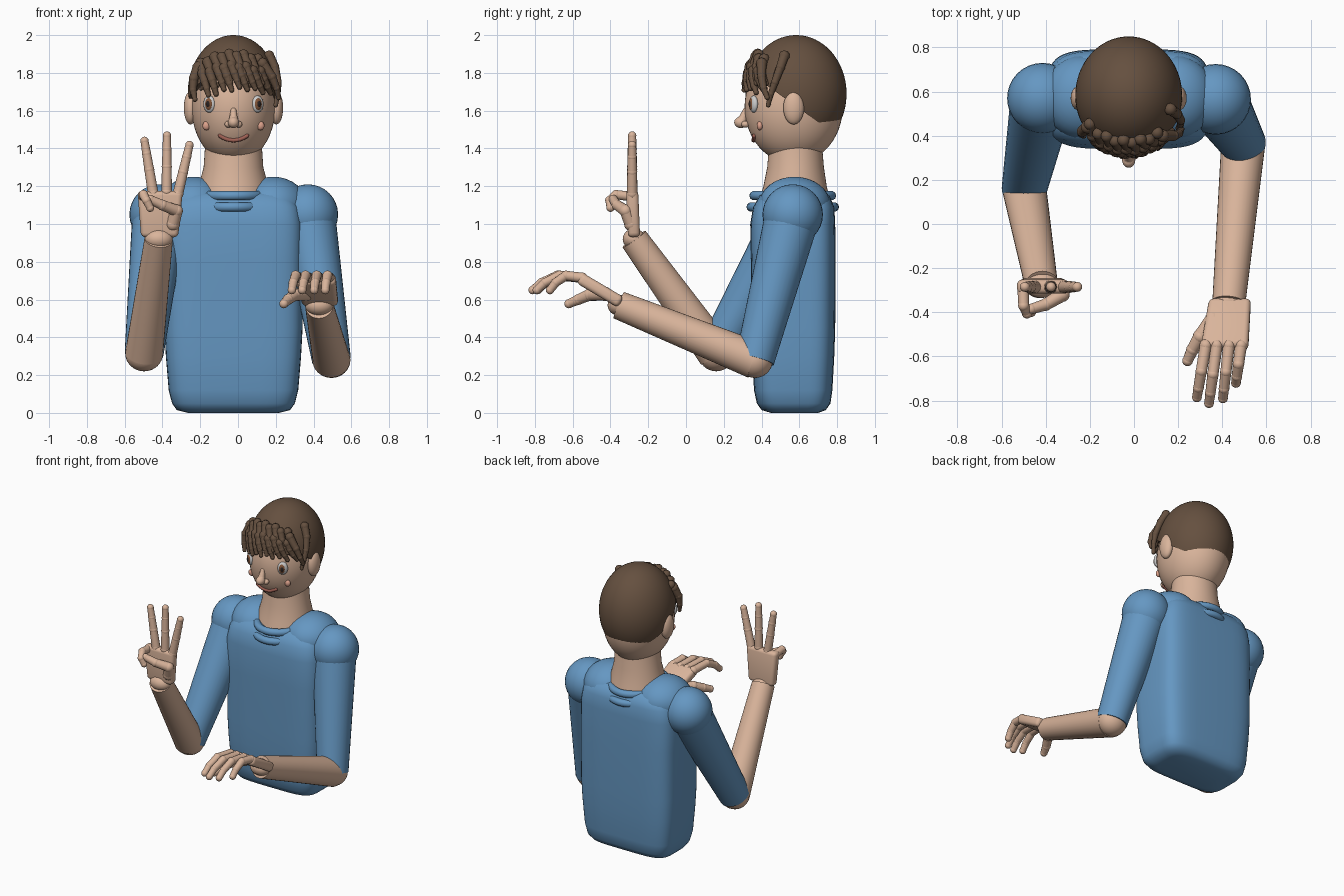
import bpy, bmesh, math
from mathutils import Vector, Matrix

if "Cube" in bpy.data.objects:
    bpy.data.objects.remove(bpy.data.objects["Cube"])

CX = -0.024  # body centre line


def material(name, rgb):
    m = bpy.data.materials.new(name)
    m.diffuse_color = (*rgb, 1)
    m.use_nodes = True
    m.node_tree.nodes["Principled BSDF"].inputs["Base Color"].default_value = m.diffuse_color
    return m


SKIN = material("skin", (0.70, 0.46, 0.33))
SHIRT = material("shirt", (0.13, 0.31, 0.54))
HAIR = material("hair", (0.13, 0.08, 0.05))
WHITE = material("eye_white", (0.85, 0.85, 0.85))
BROWN = material("iris_brown", (0.22, 0.09, 0.04))
DARK = material("dark", (0.02, 0.015, 0.015))
LIP = material("lip", (0.35, 0.12, 0.09))
CHEEK = material("cheek", (0.72, 0.36, 0.26))


def finish(name, bm, mat, smooth=50):
    me = bpy.data.meshes.new(name)
    bmesh.ops.recalc_face_normals(bm, faces=bm.faces)
    bm.to_mesh(me)
    bm.free()
    ob = bpy.data.objects.new(name, me)
    bpy.context.collection.objects.link(ob)
    me.materials.append(mat)
    bpy.ops.object.select_all(action='DESELECT')
    ob.select_set(True)
    bpy.context.view_layer.objects.active = ob
    bpy.ops.object.shade_smooth_by_angle(angle=math.radians(smooth))
    return ob


def ball(name, c, r, mat, seg=32, rot=None):
    bm = bmesh.new()
    m = Matrix.Translation(c) @ (rot or Matrix()) @ Matrix.Diagonal((*r, 1))
    bmesh.ops.create_uvsphere(bm, u_segments=seg, v_segments=seg // 2, radius=1, matrix=m)
    return finish(name, bm, mat)


def cone(bm, a, b, ra, rb, seg):
    a, b = Vector(a), Vector(b)
    q = (b - a).to_track_quat('Z', 'Y').to_matrix().to_4x4()
    bmesh.ops.create_cone(bm, cap_ends=True, segments=seg, radius1=ra, radius2=rb,
                          depth=(b - a).length, matrix=Matrix.Translation((a + b) / 2) @ q)


def chain(name, pts, r0, r1, mat, seg=16, bead=1.06):
    """Tapered segments with a ball at every joint."""
    bm = bmesh.new()
    n = len(pts) - 1
    rad = [r0 + (r1 - r0) * i / n for i in range(n + 1)]
    for i in range(n):
        cone(bm, pts[i], pts[i + 1], rad[i], rad[i + 1], seg)
    for p, r in zip(pts, rad):
        bmesh.ops.create_uvsphere(bm, u_segments=seg, v_segments=seg // 2, radius=r * bead,
                                  matrix=Matrix.Translation(p))
    return finish(name, bm, mat)


def loft(name, rings, mat, power=2.0, seg=48):
    """Stack of superellipse rings: z, half width, y front, y back."""
    bm = bmesh.new()
    rows = []
    for z, hx, y0, y1 in rings:
        row = []
        for k in range(seg):
            t = 2 * math.pi * k / seg
            c, s = math.cos(t), math.sin(t)
            px = math.copysign(abs(c) ** (2 / power), c)
            py = math.copysign(abs(s) ** (2 / power), s)
            row.append(bm.verts.new((CX + hx * px, (y0 + y1) / 2 + (y1 - y0) / 2 * py, z)))
        rows.append(row)
    for a, b in zip(rows, rows[1:]):
        for k in range(seg):
            j = (k + 1) % seg
            bm.faces.new((a[k], a[j], b[j], b[k]))
    bm.faces.new(rows[0])
    bm.faces.new(rows[-1])
    return finish(name, bm, mat)


# torso and collar
loft("torso", [(0, .24, .45, .70), (.015, .30, .40, .74), (.05, .325, .375, .765),
               (.12, .343, .36, .775), (.3, .358, .35, .785), (.45, .366, .345, .79),
               (.8, .366, .343, .792), (1.0, .366, .34, .79), (1.09, .35, .355, .785),
               (1.15, .31, .39, .76), (1.18, .2, .45, .70)], SHIRT, 4.5)
for z, rx, ry in ((1.15, .165, .205), (1.09, .17, .22)):
    bm = bmesh.new()
    loop = [[bm.verts.new((CX + (rx + .025 * math.cos(v)) * math.cos(u),
                           .565 + (ry + .025 * math.cos(v)) * math.sin(u), z + .025 * math.sin(v)))
             for v in [math.tau * j / 10 for j in range(10)]]
            for u in [math.tau * i / 48 for i in range(48)]]
    for i in range(48):
        for j in range(10):
            a, b = loop[i], loop[(i + 1) % 48]
            bm.faces.new((a[j], b[j], b[(j + 1) % 10], a[(j + 1) % 10]))
    finish("collar_ring", bm, SHIRT)

# neck, head, ears
loft("neck", [(1.06, .20, .37, .78), (1.2, .185, .41, .745), (1.3, .158, .43, .73),
              (1.42, .15, .44, .72)], SKIN)
HC, HR = Vector((CX, .57, 1.62)), Vector((.222, .26, .30))
ball("head", HC, HR, SKIN, 48)
for s in (-1, 1):
    ball("shoulder_slope", (CX + s * .21, .575, 1.10), (.18, .19, .15), SHIRT)
    ball("ear", (CX + s * .227, .57, 1.615), (.036, .055, .088), SKIN)


def on(c, r, x, z, out=0.0):
    """Point on the front of an ellipsoid at x, z."""
    d = max(0.0, 1 - ((x - c.x) / r.x) ** 2 - ((z - c.z) / r.z) ** 2)
    return Vector((x, c.y - r.y * math.sqrt(d) - out, z))


def face(x, z, out=0.0):
    return on(HC, HR, CX + x, z, out)


# face
for s in (-1, 1):
    e = face(s * .128, 1.635)
    turn = Matrix.Rotation(s * math.radians(28), 4, 'Z')
    fwd = turn @ Vector((0, -1, 0))
    ball("eye", e, (.034, .02, .045), WHITE, 24, turn)
    ball("iris", e + fwd * .012 - Vector((s * .003, 0, 0)), (.022, .013, .033), BROWN, 20, turn)
    ball("pupil", e + fwd * .02 - Vector((s * .003, 0, 0)), (.012, .008, .018), DARK, 16, turn)
    ball("cheek_spot", face(s * .143, 1.52), (.021, .016, .024), CHEEK, 16)
    ball("nostril", face(s * .027, 1.528, .01), (.02, .022, .018), SKIN, 16)
    chain("eyebrow", [face(s * x, z, .004) for x, z in ((.085, 1.735), (.13, 1.738), (.172, 1.715))],
          .013, .009, HAIR, 10)
chain("nose_bridge", [face(0, 1.60, -.005), face(0, 1.55, .02)], .015, .024, SKIN)
ball("nose_tip", face(0, 1.538, .03), (.03, .035, .03), SKIN, 20)
chain("mouth", [face(.072 * t / 4, 1.443 + .024 * (t / 4) ** 2, .002) for t in range(-4, 5)],
      .011, .011, LIP, 10)

# hair cap, trimmed by a sloping plane
KC, KR = Vector((CX, .583, 1.69)), Vector((.242, .267, .31))
bm = bmesh.new()
bmesh.ops.create_uvsphere(bm, u_segments=64, v_segments=40, radius=1,
                          matrix=Matrix.Translation(KC) @ Matrix.Diagonal((*KR, 1)))
cut = bmesh.ops.bisect_plane(bm, geom=bm.verts[:] + bm.edges[:] + bm.faces[:], plane_co=(0, .58, 1.625),
                             plane_no=(0, -.58, -.81), clear_outer=True)
bmesh.ops.holes_fill(bm, edges=[g for g in cut['geom_cut'] if isinstance(g, bmesh.types.BMEdge)])
finish("hair_cap", bm, HAIR)

# fringe: two rows of beaded strands swept over the forehead
for row, (top, drop, lean) in enumerate(((1.90, .13, .035), (1.84, .115, .03))):
    for i in range(9):
        x = -.175 + .038 * i + .012 * row
        z0 = top - 1.6 * (x * x) - .012 * (i % 2)
        pts = [on(KC, KR, CX + x + lean * t * (1 + i / 9), z0 - drop * t, .008) for t in (0, .35, .7, 1)]
        chain("fringe_strand", pts, .027, .013, HAIR, 10, 1.1)

# longer locks at the temples
chain("left_temple_lock", [(-.21, .44, 1.83), (-.235, .42, 1.77), (-.238, .41, 1.71), (-.228, .40, 1.66)],
      .03, .013, HAIR, 10, 1.1)
chain("right_temple_lock", [(.165, .52, 1.89), (.195, .50, 1.83), (.212, .47, 1.75), (.21, .45, 1.69), (.20, .435, 1.63)],
      .027, .012, HAIR, 10, 1.1)
chain("right_front_lock", [(.13, .40, 1.85), (.18, .40, 1.78), (.205, .41, 1.72), (.215, .43, 1.67)],
      .028, .013, HAIR, 10, 1.1)


# arms
def arm(side, shoulder, elbow, wrist):
    ball(side + "_shoulder", shoulder, (.16, .16, .16), SHIRT)
    bm = bmesh.new()
    cone(bm, shoulder, elbow, .145, .103, 32)
    finish(side + "_upper_arm", bm, SHIRT)
    bm = bmesh.new()
    cone(bm, elbow, wrist, .1, .075, 32)
    finish(side + "_forearm", bm, SKIN)
    ball(side + "_elbow", elbow, (.1, .095, .095), SKIN)
    ball(side + "_wrist", wrist, (.075, .06, .055), SKIN)


def palm(name, wrist, knuckle, w0, w1, thick):
    a, b = Vector(wrist), Vector(knuckle)
    across = Vector((1, 0, 0))
    n = (b - a).cross(across).normalized()
    bm = bmesh.new()
    bmesh.ops.create_cube(bm, size=2)
    for v in bm.verts:
        end, w = (b, w1) if v.co.z > 0 else (a, w0)
        v.co = end + across * w * v.co.x + n * thick * v.co.y
    bmesh.ops.bevel(bm, geom=bm.edges[:], offset=.024, segments=4, profile=.5, affect='EDGES')
    finish(name, bm, SKIN)


arm("left", (-.415, .57, 1.05), (-.497, .16, .315), (-.42, -.275, .92))
arm("right", (.37, .565, 1.05), (.495, .365, .28), (.43, -.355, .57))

# raised hand: three fingers up, little finger meets the thumb
palm("left_palm", (-.415, -.275, .93), (-.412, -.285, 1.175), .098, .12, .032)
for a, b in (((-.45, 1.165), (-.495, 1.44)), ((-.378, 1.17), (-.376, 1.468)), ((-.318, 1.16), (-.257, 1.418))):
    chain("left_finger", [(a[0] + (b[0] - a[0]) * t, -.285, a[1] + (b[1] - a[1]) * t) for t in (0, .45, .76, 1)],
          .028, .021, SKIN)
chain("left_little_finger", [(-.503, -.285, 1.145), (-.50, -.37, 1.155), (-.485, -.405, 1.125), (-.465, -.40, 1.085)],
      .026, .02, SKIN)
chain("left_thumb", [(-.345, -.29, 1.0), (-.325, -.32, 1.07), (-.40, -.365, 1.10), (-.465, -.385, 1.13)],
      .036, .023, SKIN)

# lowered hand: palm down, fingers drooping
palm("right_palm", (.435, -.345, .585), (.41, -.565, .715), .095, .108, .032)
for x0, x1, reach in ((.325, .285, .235), (.375, .34, .262), (.43, .403, .24), (.485, .462, .17)):
    chain("right_finger", [(x0 + (x1 - x0) * t, -.55 - reach * t, .715 + dz)
                           for t, dz in ((0, 0), (.5, .012), (.82, -.025), (1, -.065))], .027, .021, SKIN)
chain("right_thumb", [(.36, -.43, .63), (.30, -.51, .625), (.265, -.57, .60), (.243, -.62, .578)],
      .036, .023, SKIN)
